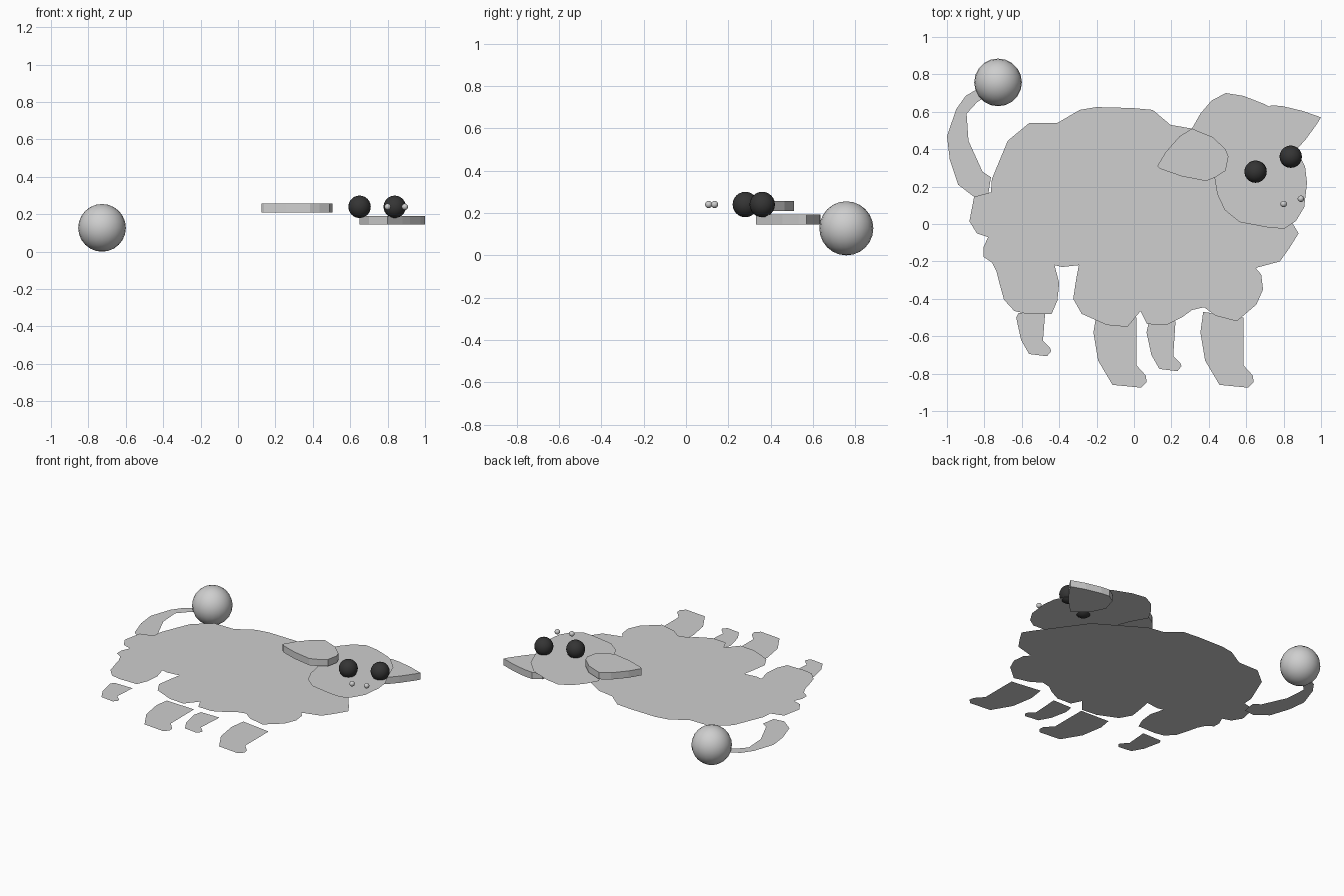
import bpy, bmesh


def material(name, value):
    m = bpy.data.materials.new(name)
    m.diffuse_color = (value, value, value, 1)
    return m


GREY = material("light_grey", 0.62)
BLACK = material("soft_black", 0.035)


def cutout(name, z, outline, thick=0):
    """Flat sheet facing up, or a solid slab when thick is given."""
    bm = bmesh.new()
    face = bm.faces.new([bm.verts.new((x, y, z)) for x, y in outline])
    face.normal_update()
    if face.normal.z < 0:
        face.normal_flip()
    if thick:
        base = bmesh.ops.extrude_face_region(bm, geom=[face], use_keep_orig=True)
        top = [v for v in base["geom"] if isinstance(v, bmesh.types.BMVert)]
        bmesh.ops.translate(bm, verts=top, vec=(0, 0, thick))
        bmesh.ops.recalc_face_normals(bm, faces=bm.faces)
    me = bpy.data.meshes.new(name)
    bm.to_mesh(me)
    bm.free()
    me.materials.append(GREY)
    bpy.context.collection.objects.link(bpy.data.objects.new(name, me))


def ball(name, loc, r, mat):
    bpy.ops.mesh.primitive_uv_sphere_add(segments=20, ring_count=12, radius=r, location=loc)
    ob = bpy.context.object
    ob.name = name
    ob.data.materials.append(mat)
    bpy.ops.object.shade_smooth()


# Woolly body sheet
cutout("body", 0.13, [
    (-.56, .54), (-.41, .54), (-.29, .61), (-.20, .625), (-.01, .62), (.10, .61),
    (.195, .53), (.31, .51), (.62, .32), (.85, 0), (.88, -.05), (.83, -.13),
    (.78, -.20), (.65, -.235), (.68, -.27), (.69, -.35), (.655, -.43), (.55, -.52),
    (.435, -.49), (.375, -.445), (.31, -.46), (.255, -.50), (.175, -.54), (.07, -.535),
    (.035, -.465), (-.035, -.55), (-.145, -.54), (-.28, -.48), (-.325, -.40),
    (-.31, -.30), (-.295, -.22), (-.385, -.23), (-.425, -.22), (-.40, -.315),
    (-.41, -.41), (-.44, -.48), (-.575, -.48), (-.64, -.465), (-.695, -.405),
    (-.72, -.315), (-.735, -.255), (-.76, -.205), (-.805, -.175), (-.805, -.125),
    (-.78, -.07), (-.84, -.05), (-.88, .015), (-.855, .145), (-.765, .17),
    (-.76, .24), (-.725, .325), (-.675, .445)])

# Head sheet above the body
cutout("head", 0.198, [
    (.31, .51), (.355, .59), (.415, .66), (.49, .70), (.585, .685), (.70, .64),
    (.735, .62), (.82, .53), (.875, .39), (.915, .305), (.925, .22), (.91, .09),
    (.865, .015), (.805, -.025), (.725, -.02), (.565, .01), (.485, .075),
    (.445, .16), (.43, .25), (.37, .40)])

# Thick ears: one over the head, one tucked under it
cutout("left_ear", 0.21, [
    (.31, .51), (.42, .465), (.49, .40), (.505, .36), (.49, .285), (.435, .25),
    (.385, .23), (.255, .255), (.14, .295), (.125, .31), (.17, .385), (.245, .47)], 0.047)
cutout("right_ear", 0.145, [
    (.735, .635), (.795, .63), (.90, .605), (1.0, .57), (.975, .53), (.92, .455),
    (.88, .41), (.80, .33), (.70, .40), (.65, .50), (.68, .60)], 0.047)

# Tail
cutout("tail", 0.09, [
    (-.84, .72), (-.90, .685), (-.95, .615), (-1.0, .47), (-.985, .345), (-.94, .21),
    (-.855, .145), (-.78, .155), (-.765, .25), (-.81, .28), (-.885, .445),
    (-.895, .59), (-.84, .65), (-.78, .69)])
ball("tail_ball", (-.727, .757, .1275), .1275, GREY)

# Legs: two larger near ones, two smaller far ones
near = [(.37, -.47), (.355, -.58), (.38, -.73), (.457, -.86), (.61, -.875),
        (.64, -.845), (.635, -.81), (.585, -.755), (.585, -.50)]
far = [(.08, -.52), (.067, -.58), (.093, -.70), (.136, -.775), (.232, -.787),
       (.254, -.76), (.248, -.743), (.21, -.705), (.222, -.52)]
cutout("near_front_leg", 0.083, near)
cutout("near_back_leg", 0.083, [(x - .572, min(y, -.49)) for x, y in near])
cutout("far_front_leg", 0.09, far)
cutout("far_back_leg", 0.09, [(x - .697, y + .08 if y < -.53 else -.475) for x, y in far])

# Eyes and nostrils
for i, (x, y) in enumerate([(.65, .28), (.838, .36)]):
    ball(f"eye_{i + 1}", (x, y, .24), .06, BLACK)
for i, (x, y) in enumerate([(.80, .107), (.892, .135)]):
    ball(f"nostril_{i + 1}", (x, y, .24), .017, GREY)
